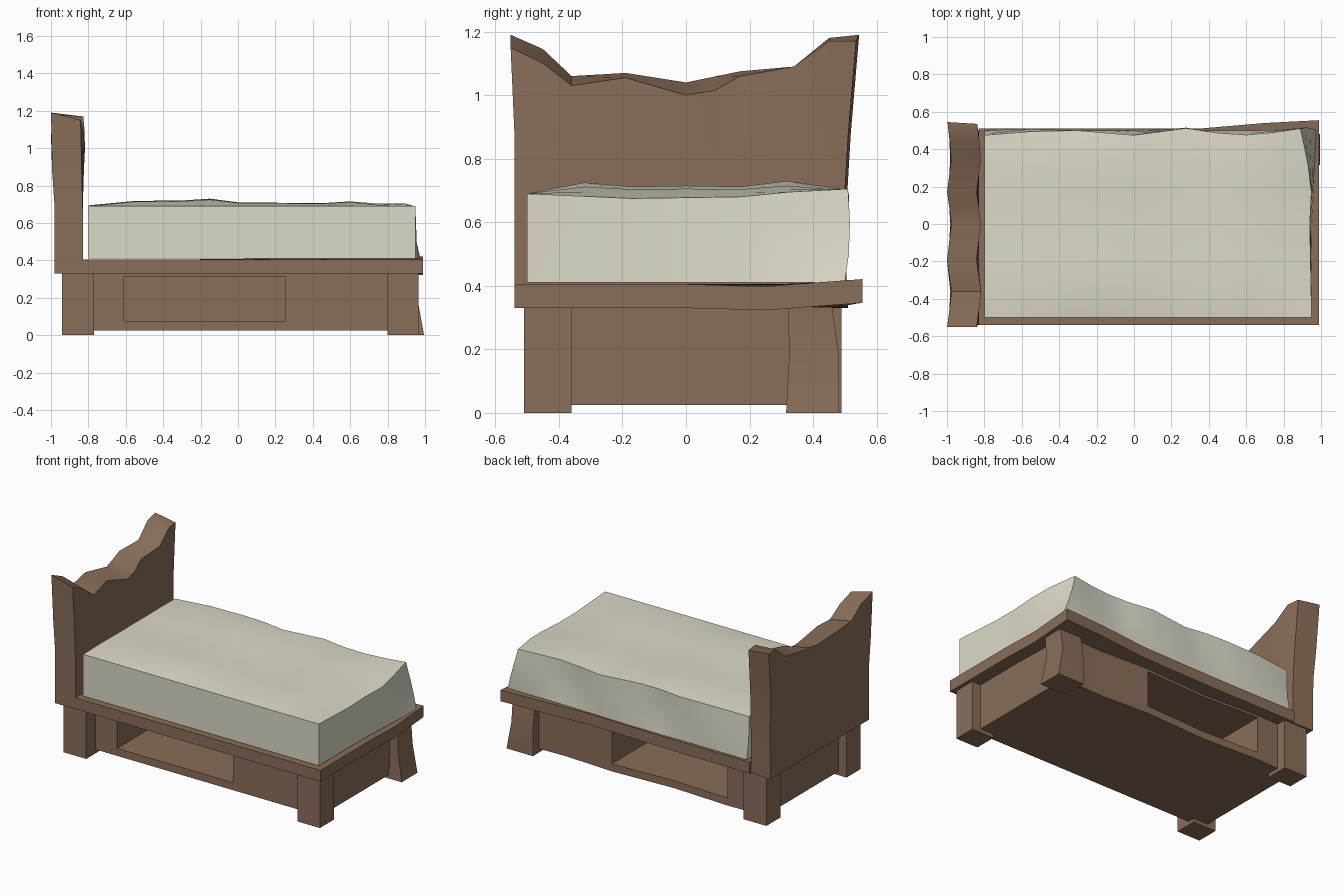
import bpy, bmesh, math
from mathutils import Vector

if "Cube" in bpy.data.objects:
    bpy.data.objects.remove(bpy.data.objects["Cube"])


def material(name, rgb):
    m = bpy.data.materials.new(name)
    m.diffuse_color = (*rgb, 1)
    m.use_nodes = True
    m.node_tree.nodes["Principled BSDF"].inputs["Base Color"].default_value = m.diffuse_color
    return m


WOOD = material("wood", (0.25, 0.155, 0.10))
LINEN = material("linen", (0.72, 0.70, 0.58))


def curve(pts, t):
    """Linear interpolation through (position, value) pairs."""
    if t <= pts[0][0]:
        return pts[0][1]
    for (a, va), (b, vb) in zip(pts, pts[1:]):
        if t <= b:
            return va + (vb - va) * (t - a) / (b - a)
    return pts[-1][1]


def block(name, lo, hi, mat, cuts=((), (), ()), warp=None, edit=None):
    """Box sliced at given x, y, z positions, then edited and warped."""
    bm = bmesh.new()
    bmesh.ops.create_cube(bm, size=1)
    lo, hi = Vector(lo), Vector(hi)
    for v in bm.verts:
        v.co = (lo + hi) / 2 + v.co * (hi - lo)
    for axis in range(3):
        n = Vector((axis == 0, axis == 1, axis == 2))
        for c in cuts[axis]:
            bmesh.ops.bisect_plane(bm, geom=bm.verts[:] + bm.edges[:] + bm.faces[:],
                                   plane_co=n * c, plane_no=n)
    if edit:
        edit(bm)
    if warp:
        for v in bm.verts:
            v.co = warp(*v.co)
    bmesh.ops.recalc_face_normals(bm, faces=bm.faces)
    me = bpy.data.meshes.new(name)
    bm.to_mesh(me)
    bm.free()
    me.materials.append(mat)
    ob = bpy.data.objects.new(name, me)
    bpy.context.collection.objects.link(ob)
    bpy.ops.object.select_all(action='DESELECT')
    ob.select_set(True)
    bpy.context.view_layer.objects.active = ob
    bpy.ops.object.shade_smooth_by_angle(angle=math.radians(40))
    return ob


# Headboard: carved wavy top, sides flaring upward
TOP_BACK = [(-.54, 1.19), (-.45, 1.145), (-.36, 1.06), (-.19, 1.07), (0, 1.04),
            (.17, 1.075), (.34, 1.09), (.45, 1.18), (.51, 1.19)]
TOP_FRONT = [(-.54, 1.15), (-.45, 1.10), (-.36, 1.03), (-.19, 1.055), (0, 1.0),
             (.09, 1.015), (.17, 1.06), (.34, 1.09), (.45, 1.17), (.51, 1.17)]


def warp_headboard(x, y, z):
    f = (z - .33) / .67
    back = x < -.9
    if z > .8:
        top = curve(TOP_BACK if back else TOP_FRONT, y)
        if f > .99:
            z = top
        wave = .012 * math.cos(y * 17)
        x += (-.008 if back else .0) + wave * (1 if f > .99 else .5)
    if y > .5:
        y = curve([(.33, .505), (.7, .507), (.9, .52), (1.19, .545)], z) - (0 if back else .008)
    elif y < -.53 and z > 1.1:
        y -= .012
    return (x, y, z)


block("headboard", (-.98, -.54, .33), (-.83, .51, 1.0), WOOD,
      ((), (-.45, -.36, -.19, 0, .09, .17, .34, .45), (.405, .68, .88)), warp_headboard)


# Bed deck: far edge bows outward and lifts at the foot
def warp_deck(x, y, z):
    if y > .5:
        y = curve([(-.83, .51), (.35, .51), (.7, .54), (.99, .555)], x)
    if x > -.2:
        k = min(1, (x + .2) / 1.0)
        z += k * curve([(0, 0), (.25, -.007), (.51, .016), (.55, .016)], y)
    return (x, y, z)


block("bed_deck", (-.83, -.54, .33), (.99, .51, .405), WOOD,
      ((-.3, 0, .35, .7), (0, .25), ()), warp_deck)

# Mattress: lumpy top and rear face, near edges straight
HUMP_X = [(-.8, .1), (-.55, .7), (-.3, .75), (-.15, 1), (0, .5), (.45, .4),
          (.68, .75), (.8, .3), (.95, 0)]
HUMP_Y = [(-.5, 0), (-.32, .035), (-.17, .022), (0, .025), (.17, .022), (.32, .04), (.5, .015)]
FOOT_Z = [(-.5, .69), (-.17, .675), (.17, .68), (.32, .695), (.5, .705)]
REAR_Y = [(-.8, .475), (-.55, .495), (-.3, .50), (0, .475), (.28, .512),
          (.55, .472), (.75, .49), (.95, .51)]


def warp_mattress(x, y, z):
    ox, oy = x, y
    t = (z - .41) / .28
    if t > .9:
        foot = max(0, (ox - .6) / .35)
        z = (.69 + curve(HUMP_X, ox) * curve(HUMP_Y, oy)) * (1 - foot) + curve(FOOT_Z, oy) * foot
    if oy > .49:
        y = .5 + (curve(REAR_Y, ox) - .5) * t
        if .3 < t < .8:
            y += .012 * math.sin(ox * 9)
    if ox > .94:
        top = curve([(-.5, .95), (0, .94), (.2, .95), (.35, .925), (.5, .89)], oy)
        low = curve([(-.5, .95), (0, .95), (.5, .975)], oy)
        x = low + (top - low) * t
    return (x, y, z)


block("mattress", (-.8, -.5, .41), (.95, .5, .69), LINEN,
      ((-.55, -.3, -.15, 0, .28, .45, .6, .75), (-.32, -.17, 0, .17, .32), (.5, .6)), warp_mattress)


# Storage base with an open niche on each long side
def carve_niches(bm):
    for side in (-1, 1):
        faces = []
        for f in bm.faces:
            c = f.calc_center_median()
            if f.normal.y * side > .9 and abs(c.y) > .3 and -.61 < c.x < .25 and .075 < c.z < .315:
                faces.append(f)
        ret = bmesh.ops.extrude_face_region(bm, geom=faces)
        moved = [g for g in ret["geom"] if isinstance(g, bmesh.types.BMVert)]
        bmesh.ops.translate(bm, verts=moved, vec=(0, -side * .38, 0))
        old = [f for f in faces if f.is_valid]
        if old:
            bmesh.ops.delete(bm, geom=old, context='FACES')


def warp_base(x, y, z):
    if y > .4:
        y += .01 * math.sin(x * 7)
    return (x, y, z)


block("storage_base", (-.88, -.41, .025), (.90, .42, .333), WOOD,
      ((-.61, -.2, .25, .6), (), (.075, .315)), warp_base, carve_niches)

# Legs: three straight, the rear foot leg flares outward
for nx, x0, x1 in (("head", -.94, -.77), ("foot", .80, .965)):
    block("front_%s_leg" % nx, (x0, -.51, 0), (x1, -.36, .333), WOOD)
block("rear_head_leg", (-.94, .34, 0), (-.77, .49, .333), WOOD)


def warp_leg(x, y, z):
    if x > .9:
        x += curve([(0, .03), (.18, -.005), (.33, 0)], z)
    if y > .4:
        y = curve([(0, .482), (.19, .48), (.33, .46)], z)
    else:
        y += curve([(0, -.005), (.2, .006), (.33, 0)], z)
    return (x, y, z)


block("rear_foot_leg", (.80, .32, 0), (.965, .47, .333), WOOD,
      ((), (), (.19,)), warp_leg)
